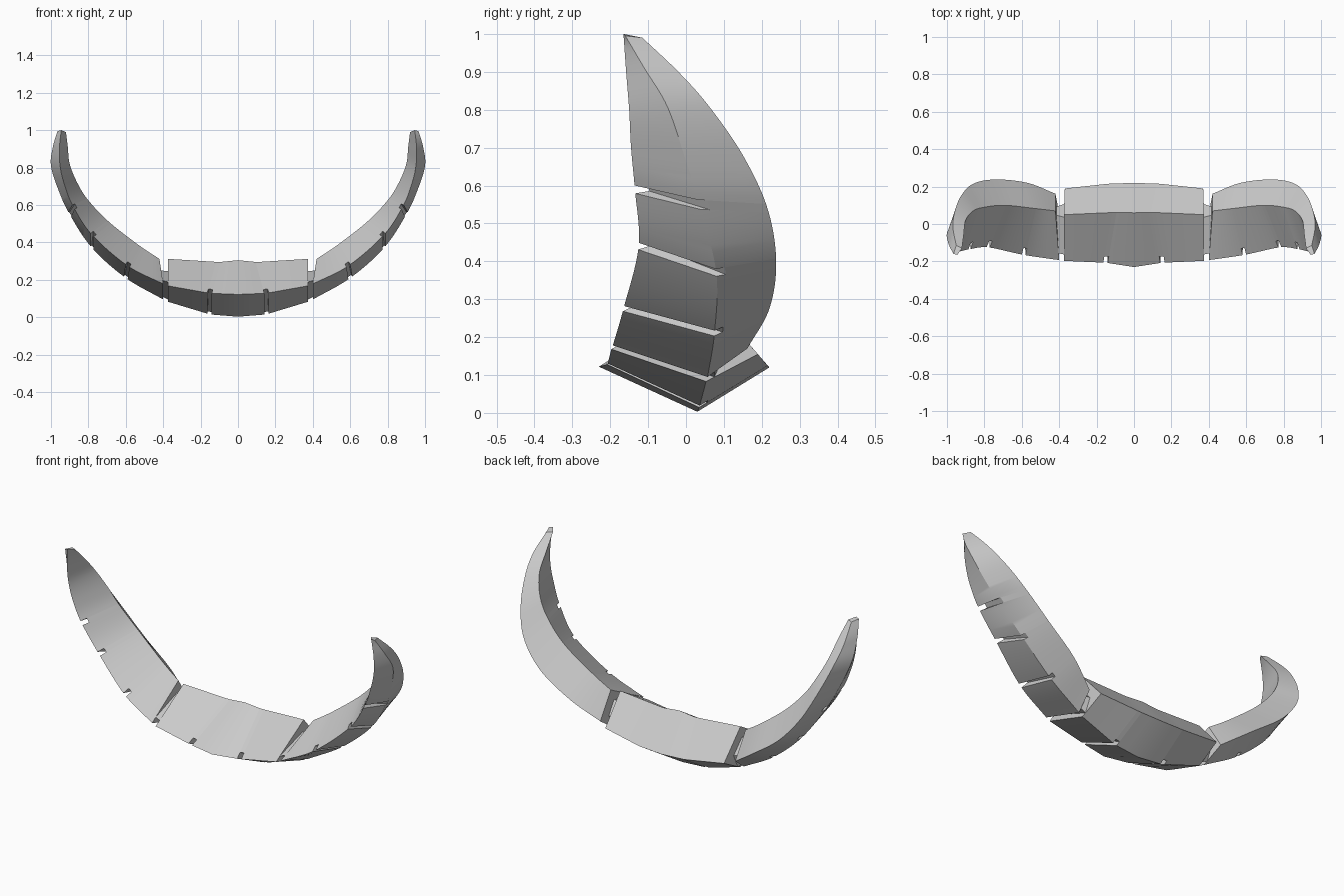
import bpy
import bmesh
import math
from mathutils import Vector

cube = bpy.data.objects.get("Cube")
if cube:
    bpy.data.objects.remove(cube, do_unlink=True)

# One flat material
mat = bpy.data.materials.new("plain_grey")
mat.use_nodes = True
GREY = (0.6, 0.6, 0.6, 1)
mat.diffuse_color = GREY
mat.node_tree.nodes["Principled BSDF"].inputs["Base Color"].default_value = GREY

# Diamond sections: front edge, lower edge, back edge, upper edge
CENTRE = [
    [(0, -.23, .122), (0, .03, .003), (0, .22, .12), (0, .06, .305)],
    [(.15, -.207, .128), (.15, .035, .015), (.14, .215, .125), (.1, .062, .295)],
    [(.375, -.197, .168), (.375, .053, .083), (.37, .19, .155), (.375, .05, .312)],
]
WING = [
    [(.4, -.193, .178), (.4, .057, .095), (.42, .162, .17), (.42, .07, .312)],
    [(.59, -.165, .275), (.6, .075, .21), (.57, .22, .275), (.53, .083, .385)],
    [(.78, -.125, .44), (.78, .08, .37), (.74, .238, .40), (.69, .10, .51)],
    [(.88, -.135, .59), (.9, .035, .55), (.86, .215, .54), (.80, .09, .625)],
    [(.925, -.145, .7), (.96, -.005, .68), (.925, .15, .68), (.86, .07, .72)],
    [(.95, -.15, .8), (1, -.05, .81), (.96, .06, .81), (.9, .02, .82)],
    [(.955, -.158, .9), (.99, -.11, .91), (.968, -.02, .9), (.91, -.055, .91)],
    [(.945, -.165, 1), (.965, -.16, .995), (.95, -.115, .99), (.92, -.13, .99)],
]
SLOT_HALF = .012


def section(table, t, smooth):
    """Diamond at parameter t, straight or spline interpolated."""
    i = min(int(t), len(table) - 2)
    u = t - i
    out = []
    for k in range(4):
        p = [Vector(table[max(0, min(len(table) - 1, i + d))][k]) for d in (-1, 0, 1, 2)]
        if smooth:
            m1 = (p[2] - p[0]) / 2 if i > 0 else p[2] - p[1]
            m2 = (p[3] - p[1]) / 2 if i < len(table) - 2 else p[2] - p[1]
            out.append(p[1] * (2*u**3 - 3*u**2 + 1) + m1 * (u**3 - 2*u**2 + u)
                       + p[2] * (3*u**2 - 2*u**3) + m2 * (u**3 - u**2))
        else:
            out.append(p[1].lerp(p[2], u))
    return out


def notched(ring, gap=False):
    """Pull the front and lower edges in; a gap pulls in all four."""
    f, b, k, t = ring
    mid = (f + b + k + t) / 4
    new_f = f + (t - f).normalized() * .04
    new_b = b + (k - b).normalized() * .025
    if gap:
        return [new_f, new_b, k.lerp(mid, .5), t.lerp(mid, .5)]
    return [new_f, new_b, k, t]


def stations(table, slots, steps, smooth):
    """Rings along one span, with square slots cut at the given stations."""
    spans = []
    for s in slots:
        speed = (section(table, s + .05, smooth)[0] - section(table, s - .05, smooth)[0]).length / .1
        spans.append((s - SLOT_HALF / speed, s + SLOT_HALF / speed))
    count = (len(table) - 1) * steps
    events = [(n / steps, False) for n in range(count + 1)
              if not any(a - .02 <= n / steps <= b + .02 for a, b in spans)]
    rings = [(t, 0, section(table, t, smooth)) for t, _ in events]
    for a, b in spans:
        ra, rb = section(table, a, smooth), section(table, b, smooth)
        rings += [(a, 0, ra), (a, 1, notched(ra)), (b, 0, notched(rb)), (b, 1, rb)]
    return [r[2] for r in sorted(rings, key=lambda r: r[:2])]


# Loft the half bumper: centre span, recessed joint, wing
centre = stations(CENTRE, [1], 2, False)
wing = stations(WING, [1, 2, 3], 10, True)
rings = centre + [notched(centre[-1], True), notched(wing[0], True)] + wing

bm = bmesh.new()
loops = [[bm.verts.new(p) for p in ring] for ring in rings]
for a, b in zip(loops, loops[1:]):
    for k in range(4):
        j = (k + 1) % 4
        bm.faces.new((a[k], a[j], b[j], b[k]))
bm.faces.new(loops[-1])
bmesh.ops.remove_doubles(bm, verts=bm.verts, dist=.00001)

# Mirror to the other side and close up
mirror = bmesh.ops.duplicate(bm, geom=bm.verts[:] + bm.edges[:] + bm.faces[:])
for v in mirror["geom"]:
    if isinstance(v, bmesh.types.BMVert):
        v.co.x = -v.co.x
bmesh.ops.remove_doubles(bm, verts=bm.verts, dist=.0001)
bmesh.ops.recalc_face_normals(bm, faces=bm.faces)

mesh = bpy.data.meshes.new("curved_bumper")
bm.to_mesh(mesh)
bm.free()
mesh.materials.append(mat)
bumper = bpy.data.objects.new("curved_bumper", mesh)
bpy.context.collection.objects.link(bumper)
bpy.ops.object.select_all(action='DESELECT')
bumper.select_set(True)
bpy.context.view_layer.objects.active = bumper
bpy.ops.object.shade_smooth_by_angle(angle=math.radians(25))
